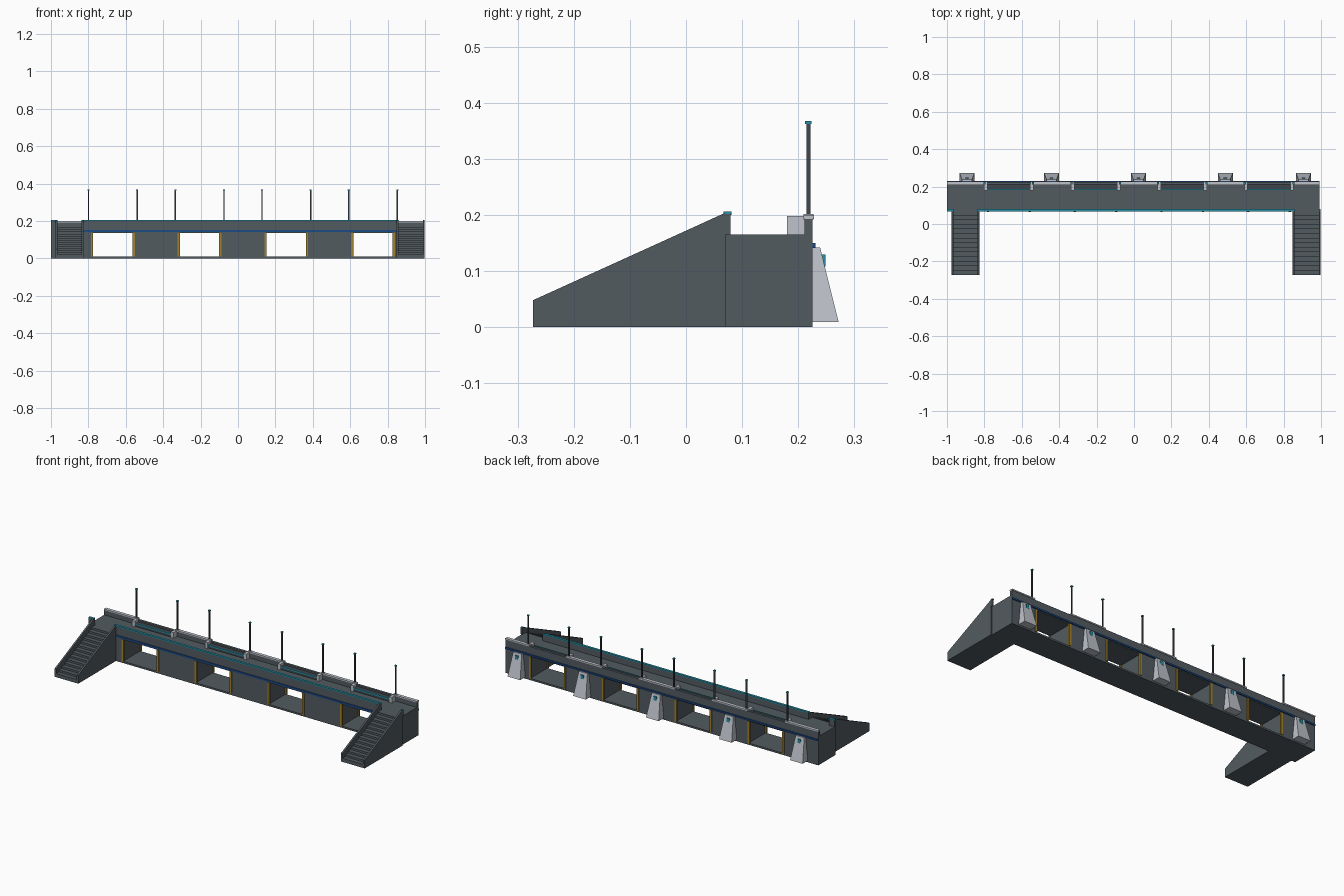
import bpy, bmesh, math

if "Cube" in bpy.data.objects:
    bpy.data.objects.remove(bpy.data.objects["Cube"])

def mat(name, c):
    m = bpy.data.materials.new(name)
    m.diffuse_color = (*c, 1)
    m.use_nodes = True
    m.node_tree.nodes["Principled BSDF"].inputs["Base Color"].default_value = m.diffuse_color
    return m

SLATE = mat("slate", (0.085, 0.105, 0.118))
DARK = mat("dark_metal", (0.05, 0.062, 0.072))
LIGHT = mat("light_concrete", (0.52, 0.55, 0.60))
TEAL = mat("teal", (0.02, 0.28, 0.38))
BLUE = mat("blue", (0.012, 0.07, 0.25))
GOLD = mat("gold", (0.36, 0.22, 0.025))

def finish(bm, name, m):
    bmesh.ops.recalc_face_normals(bm, faces=bm.faces)
    me = bpy.data.meshes.new(name)
    bm.to_mesh(me)
    bm.free()
    me.materials.append(m)
    ob = bpy.data.objects.new(name, me)
    bpy.context.collection.objects.link(ob)
    return ob

def box(name, m, x0, x1, y0, y1, z0, z1):
    bm = bmesh.new()
    bmesh.ops.create_cube(bm, size=1)
    for v in bm.verts:
        v.co = (x1 if v.co.x > 0 else x0, y1 if v.co.y > 0 else y0, z1 if v.co.z > 0 else z0)
    return finish(bm, name, m)

def prism(name, m, pts, axis, a, b):
    """Extrude a 2D outline along x (points are y,z) or y (points are x,z)."""
    bm = bmesh.new()
    mk = (lambda p, t: (t, p[0], p[1])) if axis == 'x' else (lambda p, t: (p[0], t, p[1]))
    f = bm.faces.new([bm.verts.new(mk(p, a)) for p in pts])
    r = bmesh.ops.extrude_face_region(bm, geom=[f])
    d = (b - a, 0, 0) if axis == 'x' else (0, b - a, 0)
    bmesh.ops.translate(bm, verts=[v for v in r['geom'] if isinstance(v, bmesh.types.BMVert)], vec=d)
    return finish(bm, name, m)

XL, XR = -1.0, 0.992
Y0, Y1 = 0.07, 0.225
DECK, TOP = 0.165, 0.2
BAYS = [-0.669 + 0.4637 * i for i in range(4)]
HALF = 0.112
STAIRS = [(-0.976, -0.826), (0.847, 0.998)]

# Main body: front outline with four passages
outline = [(XL, 0.01)]
for c in BAYS:
    outline += [(c - HALF, 0.01), (c - HALF, 0.135), (c + HALF, 0.135), (c + HALF, 0.01)]
outline += [(XR, 0.01), (XR, DECK), (XL, DECK)]
prism("wall_body", SLATE, outline, 'y', Y0, Y1)
box("floor_slab", SLATE, XL, XR, Y0, Y1, 0, 0.01)

# Front parapet with teal coping, open at the stair heads
for i, (a, b) in enumerate([(XL, STAIRS[0][0]), (STAIRS[0][1], STAIRS[1][0])]):
    box(f"front_parapet_{i}", SLATE, a, b, Y0, 0.079, DECK, 0.2)
    box(f"front_coping_{i}", TEAL, a, b, 0.067, 0.081, 0.2, 0.206)

# Blue bands front and back
box("front_band", BLUE, STAIRS[0][1], STAIRS[1][0], 0.066, Y0, 0.14, 0.151)
box("back_band", BLUE, XL, XR, Y1, 0.231, 0.141, 0.15)

# Back parapet, with light coping between the bays
box("back_parapet", SLATE, XL, XR, 0.211, Y1, DECK, 0.193)
edges = [XL] + [e for c in BAYS for e in (c - 0.117, c + 0.117)] + [XR]
for i in range(0, len(edges), 2):
    box(f"back_coping_{i // 2}", LIGHT, edges[i], edges[i + 1], 0.209, 0.228, 0.193, TOP)

for i, c in enumerate(BAYS):
    # Bench over each passage, with teal edge
    box(f"deck_bench_{i}", DARK, c - 0.115, c + 0.115, 0.187, 0.211, DECK, 0.184)
    box(f"bench_edge_{i}", TEAL, c - 0.115, c + 0.115, 0.182, 0.187, 0.178, 0.186)
    for s in (-1, 1):
        # End blocks, lamp poles
        x = c + s * 0.123
        box("bench_end", LIGHT, x - 0.009, x + 0.009, 0.18, 0.211, DECK, 0.198)
        p = c + s * 0.13
        box("pole_base", LIGHT, p - 0.009, p + 0.009, 0.209, 0.227, 0.192, 0.2015)
        box("pole", DARK, p - 0.0035, p + 0.0035, 0.2145, 0.2215, 0.2, 0.363)
        box("pole_cap", TEAL, p - 0.0055, p + 0.0055, 0.2125, 0.2235, 0.362, 0.368)
        # Gold door posts on both faces
        e = c + s * (HALF - 0.001)
        for y in (Y0, Y1):
            box("gold_post", GOLD, e - 0.006, e + 0.006, y - 0.005, y + 0.005, 0.01, 0.137)

# Rear buttresses: tapered, with a teal plate on the slope
YB = 0.272
for i, x in enumerate((-0.893, -0.441, 0.024, 0.488, 0.906)):
    bm = bmesh.new()
    bmesh.ops.create_cube(bm, size=1)
    for v in bm.verts:
        up, back, s = v.co.z > 0, v.co.y > 0, (1 if v.co.x > 0 else -1)
        v.co = (x + s * (0.027 if up else 0.04), (0.239 if up else YB) if back else Y1,
                0.142 if up else 0.009)
    finish(bm, f"buttress_{i}", LIGHT)
    box(f"buttress_plate_{i}", TEAL, x - 0.009, x + 0.009, 0.241, 0.2485, 0.108, 0.13)

# Stairs: stepped core, sloped side walls and plinth
N, YS = 14, -0.273
for k, (a, b) in enumerate(STAIRS):
    run, rise = (Y0 - YS) / N, (DECK - 0.01) / N
    prof = [(YS, 0.01)]
    for n in range(N):
        prof += [(YS + n * run, 0.01 + (n + 1) * rise), (YS + (n + 1) * run, 0.01 + (n + 1) * rise)]
    prof.append((Y0, 0.01))
    prism(f"steps_{k}", SLATE, prof, 'x', a + 0.01, b - 0.01)
    side = [(YS, 0.01), (Y0, 0.01), (Y0, 0.204), (YS, 0.048)]
    for j, x in enumerate((a, b - 0.01)):
        prism(f"stair_side_{k}_{j}", SLATE, side, 'x', x, x + 0.01)
        box(f"stair_post_{k}_{j}", SLATE, x, x + 0.01, Y0, 0.079, DECK, 0.202)
        box(f"stair_post_cap_{k}_{j}", TEAL, x, x + 0.01, 0.067, 0.081, 0.202, 0.2065)
    box(f"stair_plinth_{k}", SLATE, a, b, YS, Y0, 0, 0.01)
